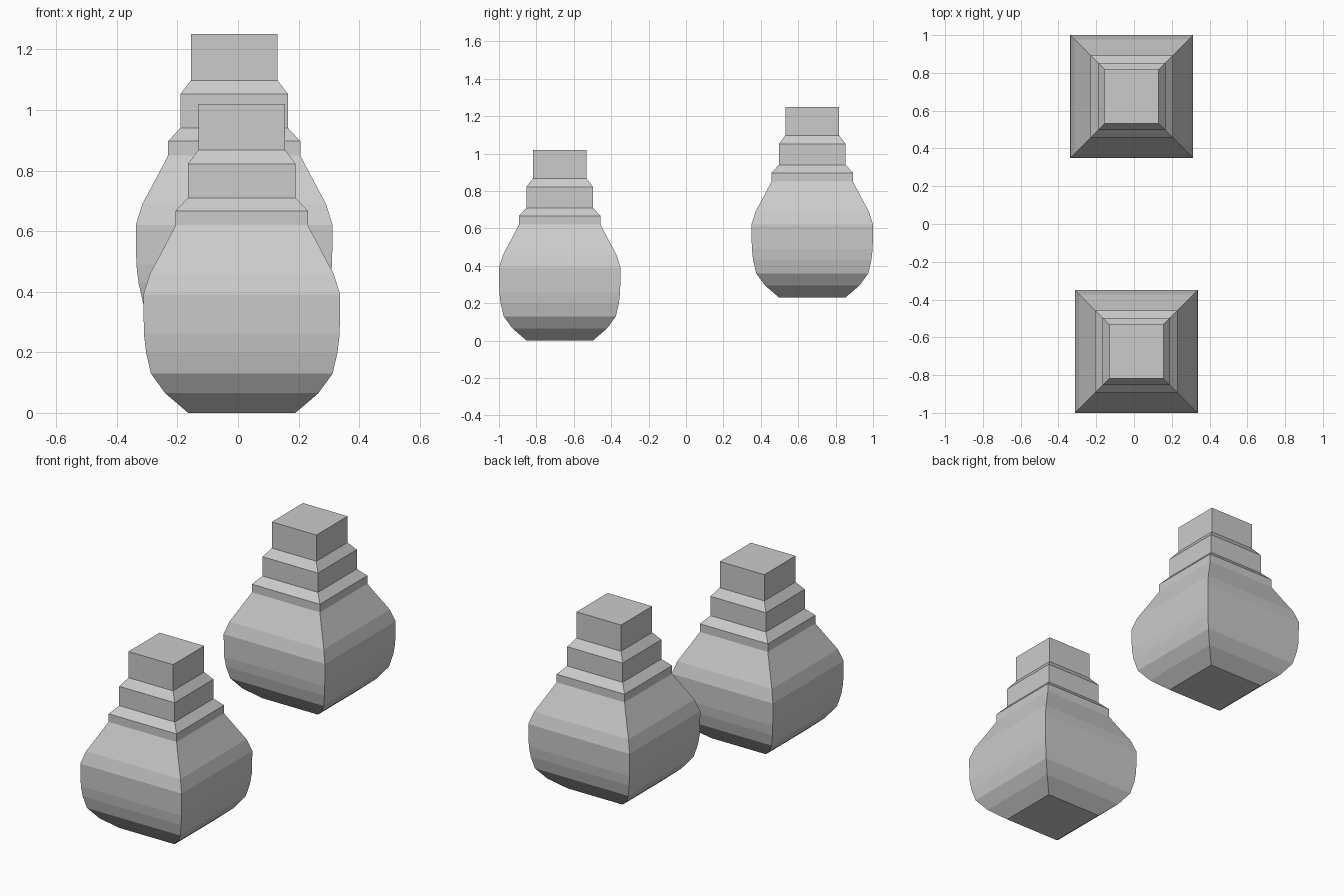
import bpy
import bmesh

if "Cube" in bpy.data.objects:
    bpy.data.objects.remove(bpy.data.objects["Cube"])

# Half-width and height of each square ring, bottom to top
PROFILE = [
    (0.177, 0.00), (0.253, 0.065), (0.300, 0.13), (0.316, 0.20),
    (0.323, 0.26), (0.325, 0.39), (0.303, 0.46), (0.260, 0.54),
    (0.218, 0.62), (0.218, 0.667), (0.178, 0.71), (0.178, 0.822),
    (0.143, 0.868), (0.143, 1.02),
]
CORNERS = [(-1, -1), (1, -1), (1, 1), (-1, 1)]


def square_bulb(name, location):
    """Stack square rings along the profile and cap both ends."""
    bm = bmesh.new()
    rings = [[bm.verts.new((sx * r, sy * r, z)) for sx, sy in CORNERS]
             for r, z in PROFILE]
    for low, high in zip(rings, rings[1:]):
        for i in range(4):
            j = (i + 1) % 4
            bm.faces.new((low[i], low[j], high[j], high[i]))
    bm.faces.new(rings[0][::-1])
    bm.faces.new(rings[-1])
    mesh = bpy.data.meshes.new(name)
    bm.to_mesh(mesh)
    bm.free()
    obj = bpy.data.objects.new(name, mesh)
    obj.location = location
    bpy.context.collection.objects.link(obj)


# Lower front bulb and raised back bulb
square_bulb("front_bulb", (0.0125, -0.675, 0))
square_bulb("back_bulb", (-0.0125, 0.675, 0.23))
